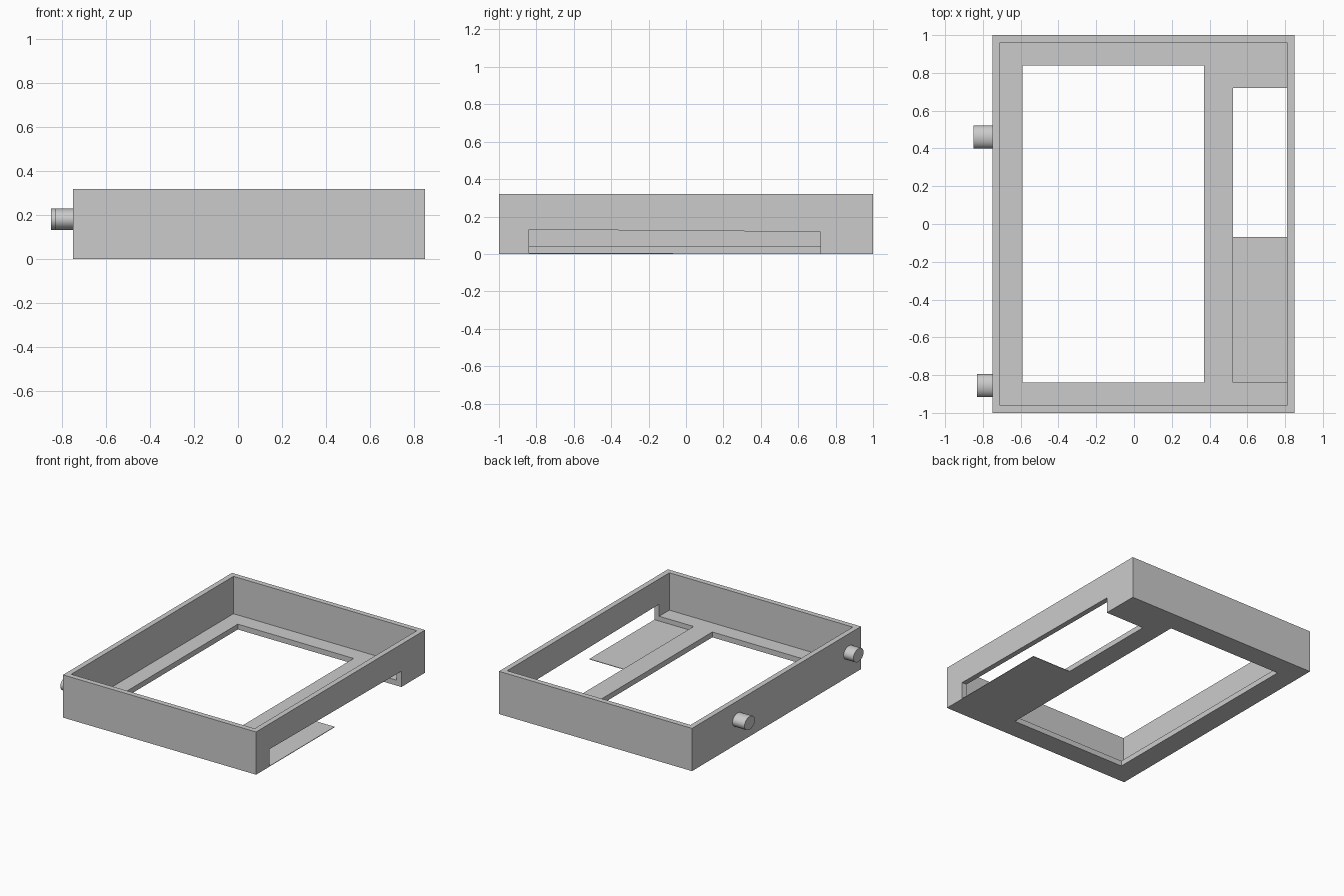
import bpy
import bmesh
import math

if "Cube" in bpy.data.objects:
    bpy.data.objects.remove(bpy.data.objects["Cube"], do_unlink=True)

# Single plain grey
grey = bpy.data.materials.new("plain grey")
grey.use_nodes = True
colour = (0.6, 0.6, 0.6, 1)
grey.diffuse_color = colour
grey.node_tree.nodes["Principled BSDF"].inputs["Base Color"].default_value = colour


def prism(name, profile, x0, x1):
    """Extrude a (y, z) profile along x."""
    bm = bmesh.new()
    face = bm.faces.new([bm.verts.new((x0, y, z)) for y, z in profile])
    side = bmesh.ops.extrude_face_region(bm, geom=[face])["geom"]
    moved = [v for v in side if isinstance(v, bmesh.types.BMVert)]
    bmesh.ops.translate(bm, verts=moved, vec=(x1 - x0, 0, 0))
    bmesh.ops.recalc_face_normals(bm, faces=bm.faces)
    mesh = bpy.data.meshes.new(name)
    bm.to_mesh(mesh)
    bm.free()
    mesh.materials.append(grey)
    obj = bpy.data.objects.new(name, mesh)
    bpy.context.collection.objects.link(obj)
    return obj


def box(name, x, y, z):
    return prism(name, [(y[0], z[0]), (y[1], z[0]), (y[1], z[1]), (y[0], z[1])], *x)


# Open tray: outer block with its cavity, window and side slot cut away
tray = box("tray", (-0.75, 0.85), (-1, 1), (0, 0.32))
slot = [(-0.84, -0.1), (0.72, -0.1), (0.72, 0.118), (-0.79, 0.13), (-0.84, 0.132)]
cutters = [
    box("cavity_cutter", (-0.71, 0.81), (-0.96, 0.96), (0.04, 0.5)),
    box("window_cutter", (-0.59, 0.37), (-0.84, 0.84), (-0.1, 0.1)),
    prism("slot_cutter", slot, 0.525, 1),
]
for cutter in cutters:
    mod = tray.modifiers.new(cutter.name, "BOOLEAN")
    mod.operation = "DIFFERENCE"
    mod.solver = "EXACT"
    mod.object = cutter
    bpy.context.view_layer.objects.active = tray
    bpy.ops.object.modifier_apply(modifier=mod.name)
    bpy.data.objects.remove(cutter, do_unlink=True)

# Thin plate closing the front half of the slot's floor
box("slot_plate", (0.525, 0.85), (-0.84, -0.07), (0, 0.004))

# Two round pegs on the outer wall
for name, y, tip in (("back_peg", 0.46, -0.85), ("front_peg", -0.856, -0.83)):
    inner = -0.74
    bpy.ops.mesh.primitive_cylinder_add(
        vertices=48, radius=1, depth=1,
        location=((tip + inner) / 2, y, 0.181), rotation=(0, math.pi / 2, 0))
    peg = bpy.context.object
    peg.name = name
    peg.scale = (0.049, 0.061, inner - tip)
    bpy.ops.object.transform_apply(location=False, rotation=True, scale=True)
    peg.data.materials.append(grey)
    bpy.ops.object.shade_smooth_by_angle(angle=math.radians(35))
